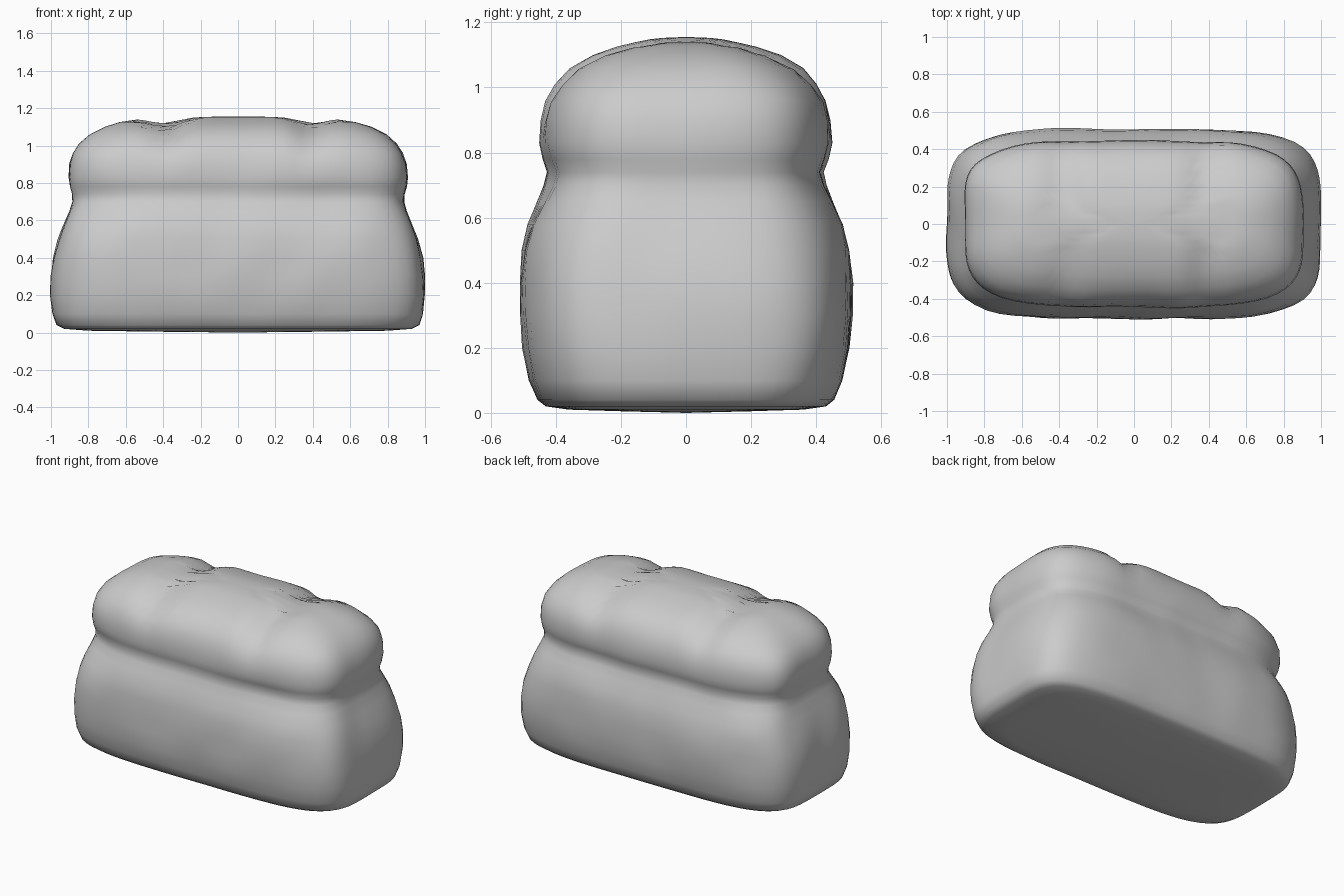
import bpy
import bmesh
from math import cos, sin, pi, exp
from mathutils import Vector, noise

cube = bpy.data.objects.get("Cube")
if cube:
    bpy.data.objects.remove(cube, do_unlink=True)

crust = bpy.data.materials.new("grey_crust")
crust.use_nodes = True
crust.diffuse_color = (0.6, 0.6, 0.6, 1)
crust.node_tree.nodes["Principled BSDF"].inputs["Base Color"].default_value = (0.6, 0.6, 0.6, 1)

# Loaf levels: height, half length, half depth, corner squareness
LEVELS = [
    (0.005, 0.45, 0.2, 4), (0.01, 0.8, 0.36, 4.5), (0.02, 0.93, 0.43, 4.5),
    (0.04, 0.97, 0.455, 4.5), (0.1, 0.99, 0.48, 4.5), (0.2, 1.0, 0.5, 4.5),
    (0.3, 0.997, 0.507, 4.5), (0.4, 0.985, 0.507, 4.5), (0.5, 0.96, 0.5, 4.5),
    (0.58, 0.93, 0.48, 4.5), (0.65, 0.9, 0.45, 4.3), (0.7, 0.885, 0.43, 4),
    (0.74, 0.887, 0.42, 4), (0.78, 0.9, 0.435, 4), (0.83, 0.908, 0.447, 4),
    (0.9, 0.905, 0.443, 4), (0.96, 0.885, 0.43, 4), (1.01, 0.85, 0.402, 3.8),
    (1.06, 0.79, 0.357, 3.6), (1.1, 0.71, 0.287, 3.4), (1.125, 0.63, 0.215, 3.2),
    (1.14, 0.54, 0.15, 3), (1.148, 0.42, 0.11, 3), (1.152, 0.28, 0.075, 3),
    (1.154, 0.14, 0.04, 3),
]
SIDES = 96


def loaf_point(t, z, hx, hy, n):
    """Rounded-rectangle outline point, with creases and hand-made unevenness."""
    c, s = cos(t), sin(t)
    r = (abs(c) ** n + abs(s) ** n) ** (-1 / n)
    x, y = hx * r * c, hy * r * s
    # Two grooves divide the risen top into three lumps
    groove = exp(-((abs(x) - 0.38) / 0.085) ** 2)
    top = min(1, max(0, (z - 0.78) / 0.3))
    z -= 0.04 * groove * top
    y *= 1 - 0.035 * groove * top
    p = Vector((x, y, z))
    bump = noise.noise(p * 4) * 0.012 * min(1, z / 0.2)
    return p + Vector((x / hx, y / hy, 0)) * bump


# Loft the rings into one closed loaf
bm = bmesh.new()
rings = [[bm.verts.new(loaf_point(2 * pi * i / SIDES, *level)) for i in range(SIDES)]
         for level in LEVELS]
for low, high in zip(rings, rings[1:]):
    for i in range(SIDES):
        j = (i + 1) % SIDES
        bm.faces.new((low[i], low[j], high[j], high[i]))
for ring, z in ((rings[0], 0.0), (rings[-1], 1.155)):
    centre = bm.verts.new((0, 0, z))
    for i in range(SIDES):
        bm.faces.new((ring[i], ring[(i + 1) % SIDES], centre))
bmesh.ops.recalc_face_normals(bm, faces=bm.faces)

mesh = bpy.data.meshes.new("bread_loaf")
bm.to_mesh(mesh)
bm.free()
mesh.materials.append(crust)
for face in mesh.polygons:
    face.use_smooth = True
loaf = bpy.data.objects.new("bread_loaf", mesh)
bpy.context.collection.objects.link(loaf)
